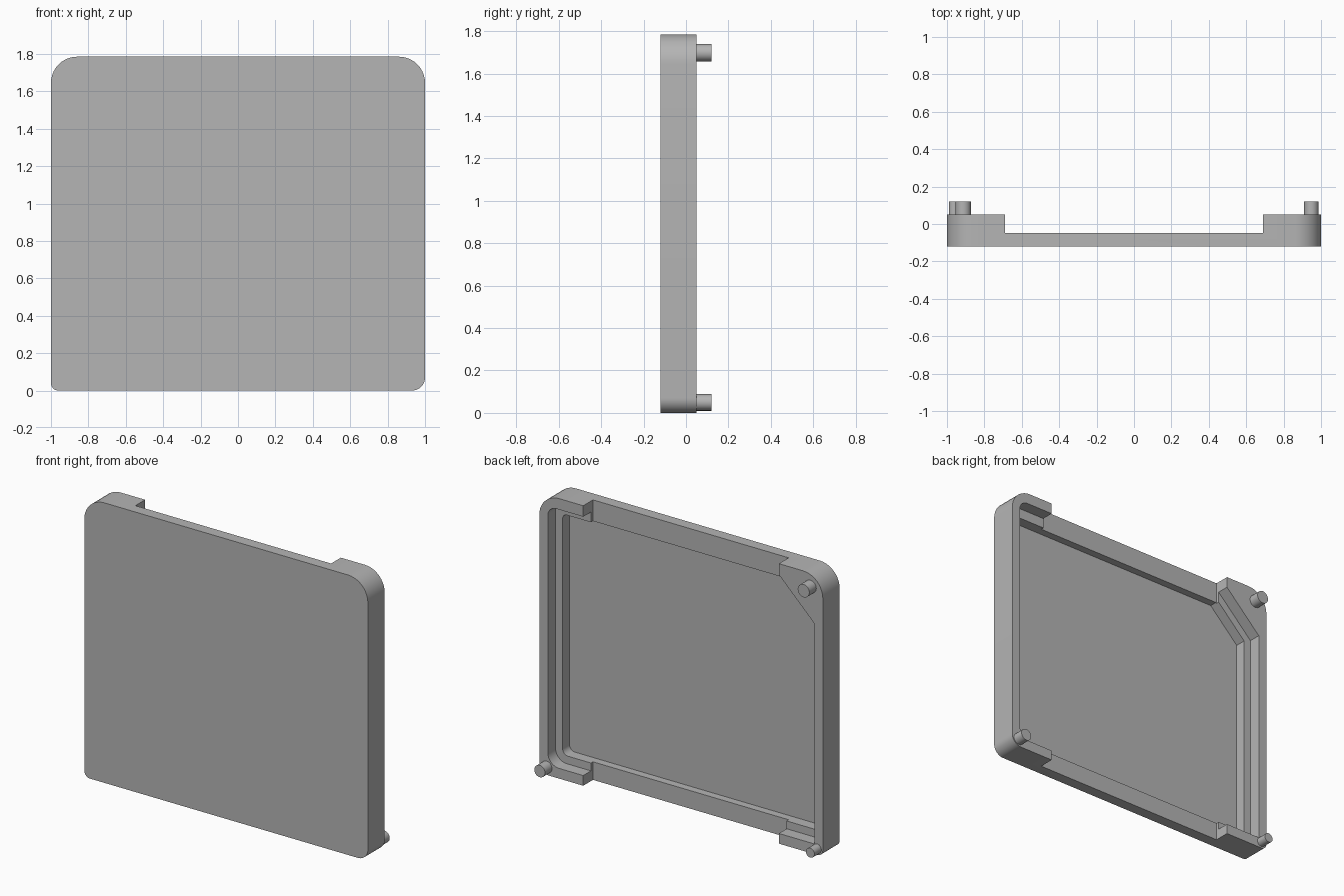
import bpy, bmesh, math
from mathutils import Vector

cube = bpy.data.objects.get("Cube")
if cube:
    bpy.data.objects.remove(cube, do_unlink=True)

grey = bpy.data.materials.new("plain grey")
grey.use_nodes = True
grey.diffuse_color = (0.46, 0.46, 0.46, 1)
grey.node_tree.nodes["Principled BSDF"].inputs["Base Color"].default_value = grey.diffuse_color


def rounded_outline(corners, steps=10):
    """Outline in x and z, each corner given as x, z, radius."""
    points = []
    for i, (x, z, radius) in enumerate(corners):
        corner = Vector((x, z))
        if radius == 0:
            points.append(corner)
            continue
        before = (Vector(corners[i - 1][:2]) - corner).normalized()
        after = (Vector(corners[(i + 1) % len(corners)][:2]) - corner).normalized()
        centre = corner + (before + after) * radius
        for k in range(steps + 1):
            a = math.pi / 2 * k / steps
            points.append(centre - after * radius * math.cos(a) - before * radius * math.sin(a))
    return points


def prism(name, outline, y0, y1):
    bm = bmesh.new()
    face = bm.faces.new([bm.verts.new((x, y0, z)) for x, z in outline])
    result = bmesh.ops.extrude_face_region(bm, geom=[face])
    moved = [v for v in result["geom"] if isinstance(v, bmesh.types.BMVert)]
    bmesh.ops.translate(bm, verts=moved, vec=(0, y1 - y0, 0))
    bmesh.ops.recalc_face_normals(bm, faces=bm.faces)
    mesh = bpy.data.meshes.new(name)
    bm.to_mesh(mesh)
    bm.free()
    mesh.materials.append(grey)
    obj = bpy.data.objects.new(name, mesh)
    bpy.context.collection.objects.link(obj)
    return obj


def smooth(obj):
    bpy.ops.object.select_all(action="DESELECT")
    obj.select_set(True)
    bpy.context.view_layer.objects.active = obj
    bpy.ops.object.shade_smooth_by_angle(angle=math.radians(30))


def cut(target, cutter):
    cutter.hide_render = True
    mod = target.modifiers.new("cut", "BOOLEAN")
    mod.operation = "DIFFERENCE"
    mod.solver = "EXACT"
    mod.object = cutter
    bpy.context.view_layer.objects.active = target
    bpy.ops.object.modifier_apply(modifier=mod.name)
    bpy.data.objects.remove(cutter, do_unlink=True)


TOP, BACK = 1.785, 0.05

# Solid shell
shell = prism("cover_shell", rounded_outline([
    (-1, 0, 0.04), (1, 0, 0.07), (1, TOP, 0.14), (-1, TOP, 0.14)]), -0.12, BACK)

# Upper pocket down to the ledge, with one corner cut off for the large pin
cut(shell, prism("rim_pocket", rounded_outline([
    (-0.94, 0.065, 0), (0.94, 0.065, 0.08), (0.94, 1.715, 0.06),
    (-0.69, 1.715, 0), (-0.94, 1.47, 0)]), -0.028, 0.2))

# Deep pocket down to the panel
cut(shell, prism("deep_pocket", rounded_outline([
    (-0.89, 0.115, 0), (0.89, 0.115, 0.04), (0.89, 1.65, 0.03),
    (-0.685, 1.65, 0), (-0.89, 1.449, 0)]), -0.097, 0.2))

# Wide notches in the top and bottom walls
for name, low, high in (("bottom_notch", -0.1, 0.2), ("top_notch", 1.55, 1.9)):
    cut(shell, prism(name, [(-0.69, low), (0.69, low), (0.69, high), (-0.69, high)], -0.048, 0.2))
smooth(shell)

# Locating pins on the back rim
for name, x, z, radius in (("top_pin", -0.913, 1.698, 0.041),
                           ("bottom_small_pin", -0.96, 0.04, 0.03),
                           ("bottom_pin", 0.948, 0.05, 0.038)):
    circle = [(x + radius * math.cos(math.tau * k / 32), z + radius * math.sin(math.tau * k / 32))
              for k in range(32)]
    smooth(prism(name, circle, BACK - 0.01, 0.12))
